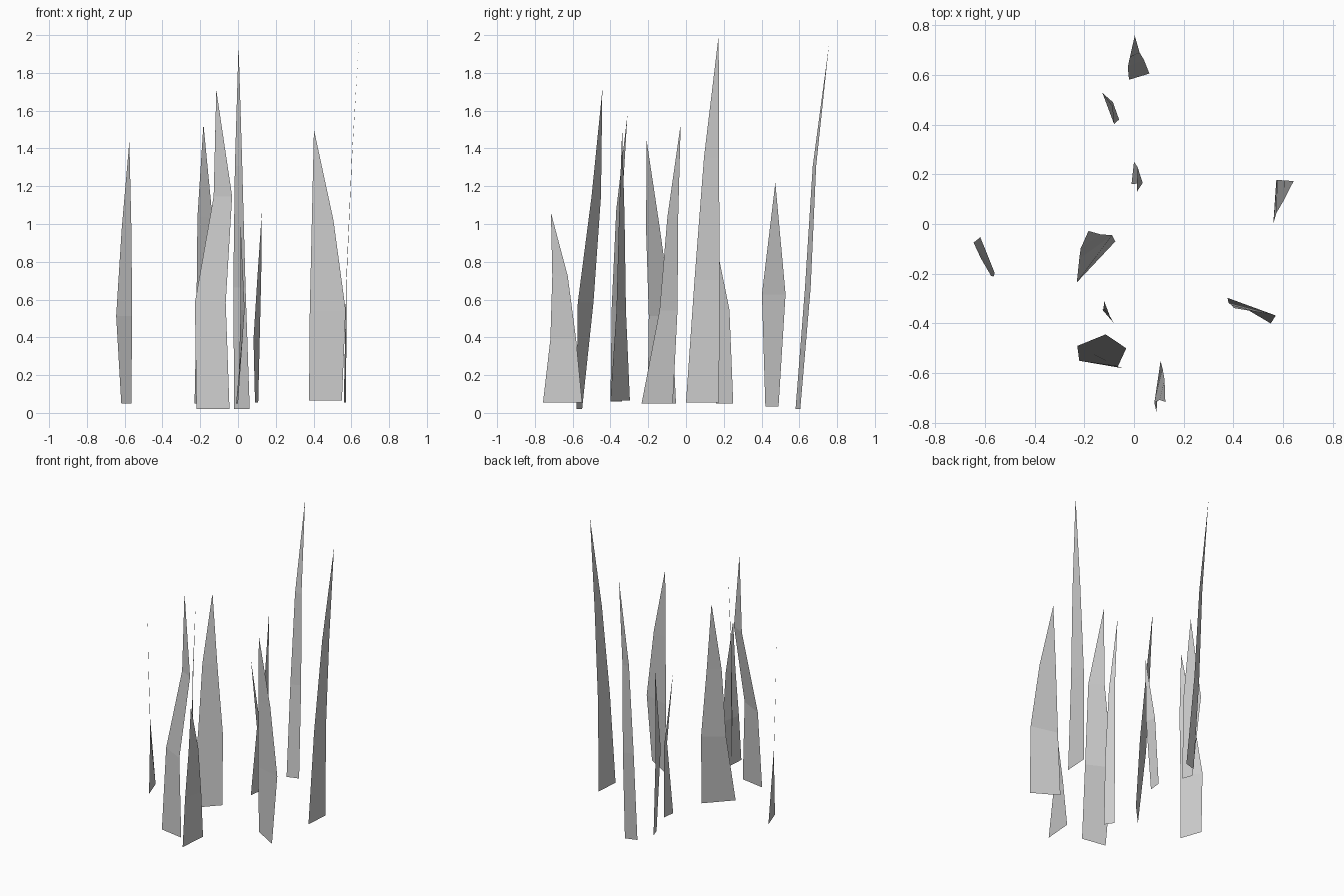
import bpy
from mathutils import Vector

count = 0


def blade(base_l, base_r, mid_l, mid_r, tip, z0, upper=None):
    """Tapered flat blade: base edge, one or two cross edges, pointed tip."""
    global count
    count += 1
    bl, br, ml, mr = (Vector(p) for p in (base_l, base_r, mid_l, mid_r))
    rows = [(bl, br), (ml, mr)]
    if upper:
        centre, half = Vector(upper), (mr - ml) * 0.3
        rows.append((centre - half, centre + half))
    n = len(rows)
    verts = []
    for i, row in enumerate(rows):
        z = z0 + (tip[2] - z0) * i / n
        verts += [(p.x, p.y, z) for p in row]
    verts.append(tip)
    faces = [(2 * i, 2 * i + 1, 2 * i + 3, 2 * i + 2) for i in range(n - 1)]
    faces.append((2 * n - 2, 2 * n - 1, 2 * n))
    mesh = bpy.data.meshes.new("grass_blade")
    mesh.from_pydata(verts, [], faces)
    obj = bpy.data.objects.new(f"grass_blade_{count}", mesh)
    bpy.context.collection.objects.link(obj)


# back blades
blade((-.02, .58), (.062, .605), (-.025, .63), (.04, .66), (.003, .757, 1.95), .02, (.003, .68))
blade((-.06, .42), (-.085, .49), (-.08, .402), (-.127, .527), (-.085, .473, 1.22), .035)
blade((0, .25), (-.01, .16), (.014, .23), (.035, .165), (.012, .13, 1.04), .05)

# right blades
blade((.56, 0), (.572, .175), (.573, .045), (.575, .178), (.642, .173, 2.0), .055, (.603, .135))
blade((.376, -.297), (.55, -.4), (.38, -.318), (.57, -.368), (.402, -.338, 1.5), .065, (.448, -.34))

# left blade
blade((-.618, -.053), (-.565, -.203), (-.645, -.075), (-.56, -.197), (-.575, -.208, 1.44), .05, (-.59, -.175))

# centre blades
blade((-.23, -.235), (-.075, -.07), (-.22, -.14), (-.088, -.045), (-.183, -.028, 1.53), .05, (-.175, -.07))
blade((-.08, -.4), (-.12, -.34), (-.085, -.393), (-.127, -.345), (-.12, -.31, 1.58), .06, (-.11, -.355))

# front blades
blade((-.22, -.55), (-.045, -.58), (-.228, -.49), (-.065, -.573), (-.115, -.443, 1.71), .02, (-.08, -.475))
blade((.107, -.55), (.09, -.757), (.115, -.582), (.082, -.718), (.126, -.715, 1.06), .055, (.113, -.667))
